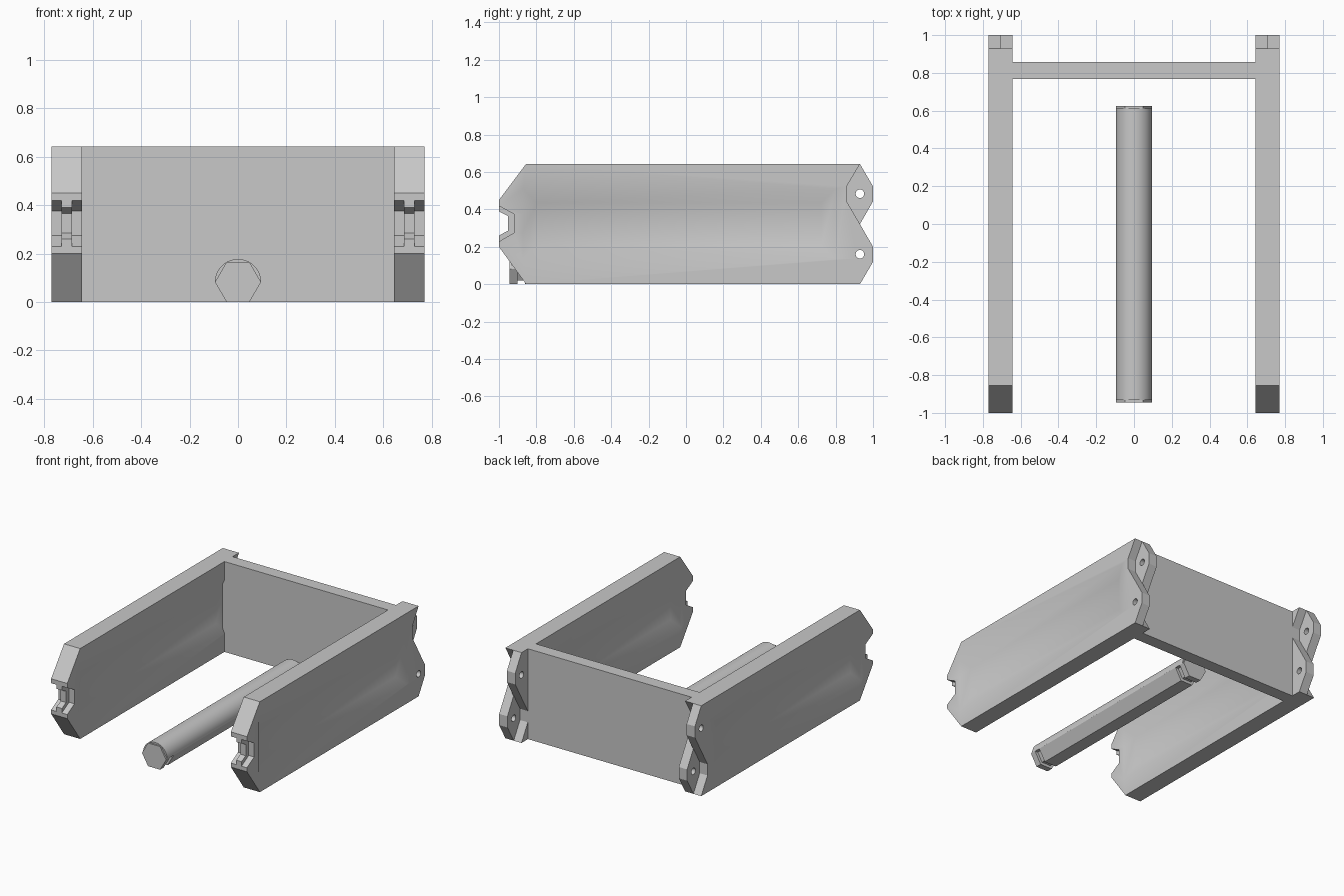
import bpy, bmesh, math
from mathutils import Vector

if "Cube" in bpy.data.objects:
    bpy.data.objects.remove(bpy.data.objects["Cube"])

GREY = (0.58, 0.58, 0.58, 1)
grey = bpy.data.materials.new("plain grey")
grey.use_nodes = True
grey.diffuse_color = GREY
grey.node_tree.nodes["Principled BSDF"].inputs["Base Color"].default_value = GREY


def finish(name, bm):
    """Turn a bmesh into a grey object."""
    bmesh.ops.recalc_face_normals(bm, faces=bm.faces)
    mesh = bpy.data.meshes.new(name)
    bm.to_mesh(mesh)
    bm.free()
    mesh.materials.append(grey)
    obj = bpy.data.objects.new(name, mesh)
    bpy.context.collection.objects.link(obj)
    return obj


def prism(name, outline, lo, hi, axis="x"):
    """Extrude an outline of (y, z) along x, or of (x, z) along y."""
    bm = bmesh.new()
    put = (lambda p: (lo, p[0], p[1])) if axis == "x" else (lambda p: (p[0], lo, p[1]))
    face = bm.faces.new([bm.verts.new(put(p)) for p in outline])
    out = bmesh.ops.extrude_face_region(bm, geom=[face])
    step = Vector((hi - lo, 0, 0)) if axis == "x" else Vector((0, hi - lo, 0))
    bmesh.ops.translate(bm, vec=step,
                        verts=[v for v in out["geom"] if isinstance(v, bmesh.types.BMVert)])
    return finish(name, bm)


def tray(x_floor, x_open):
    """Shallow tray with sloping sides, widening from its floor to its opening."""
    bm = bmesh.new()
    slope = DISH_SLOPE / DISH_DEPTH
    for x in (x_floor, x_open):
        grow = abs(x - x_floor) * slope
        for sy, sz in ((-1, -1), (1, -1), (1, 1), (-1, 1)):
            bm.verts.new((x, -0.037 + sy * (0.76 + grow), HEIGHT / 2 + sz * (0.113 + grow)))
    bmesh.ops.convex_hull(bm, input=bm.verts)
    bmesh.ops.dissolve_limit(bm, angle_limit=0.01, verts=bm.verts, edges=bm.edges)
    return finish("cutter", bm)


def combine(obj, other, operation):
    """Apply a boolean and discard the helper."""
    mod = obj.modifiers.new("cut", "BOOLEAN")
    mod.operation, mod.object, mod.solver = operation, other, "EXACT"
    graph = bpy.context.evaluated_depsgraph_get()
    obj.data = bpy.data.meshes.new_from_object(obj.evaluated_get(graph))
    obj.modifiers.clear()
    bpy.data.objects.remove(other)


def smooth(obj):
    bpy.ops.object.select_all(action="DESELECT")
    obj.select_set(True)
    bpy.context.view_layer.objects.active = obj
    bpy.ops.object.shade_smooth_by_angle(angle=math.radians(28))


def circle(y, z, r, n=20):
    return [(y + r * math.cos(math.tau * i / n), z + r * math.sin(math.tau * i / n))
            for i in range(n)]


# Side panels: both alike, not mirrored, with a shallow dish in each face
HEIGHT, HALF, RIB = 0.643, 0.0635, 0.021
DISH_DEPTH, DISH_SLOPE = 0.035, 0.075
ZIGZAG = [(0.93, 0), (1, 0.12), (1, 0.2), (0.93, HEIGHT / 2),
          (1, 0.443), (1, 0.523), (0.93, HEIGHT)]
PANEL = [(-0.855, 0)] + ZIGZAG + [(-0.855, HEIGHT), (-1, 0.45), (-1, 0.2)]
WIDE_NOTCH = [(-1.04, 0.44), (-0.92, 0.375), (-0.92, 0.275), (-1.04, 0.205)]
RIB_NOTCH = [(-1.04, 0.41), (-0.953, 0.365), (-0.953, 0.285), (-1.04, 0.24)]
# Half-thickness hinge lobes: one half keeps the upper lobe, the other the lower
UPPER_RECESS = [(0.93, HEIGHT), (0.859, 0.523), (0.859, 0.443), (0.93, HEIGHT / 2),
                (1.05, HEIGHT / 2), (1.05, HEIGHT)]
LOWER_RECESS = [(y, HEIGHT - z) for y, z in UPPER_RECESS]

for name, cx in (("left_panel", 0.7075), ("right_panel", -0.7075)):
    panel = prism(name, PANEL, cx - HALF, cx + HALF)
    outer = HALF + 0.03
    cuts = [(RIB_NOTCH, -outer, outer),
            (WIDE_NOTCH, RIB, outer), (WIDE_NOTCH, -outer, -RIB),
            (UPPER_RECESS, 0.002, outer), (LOWER_RECESS, -outer, -0.002),
            (circle(0.93, 0.484, 0.023), -outer, outer),
            (circle(0.93, 0.16, 0.023), -outer, outer)]
    for outline, lo, hi in cuts:
        combine(panel, prism("cutter", outline, cx + lo, cx + hi), "DIFFERENCE")
    for side in (-1, 1):
        combine(panel, tray(cx + side * (HALF - DISH_DEPTH), cx + side * (HALF + 0.01)),
                "DIFFERENCE")
    smooth(panel)

# Back wall, reaching into the dishes of both panels
prism("back_wall", [(0.767, 0), (0.858, 0), (0.858, HEIGHT), (0.767, HEIGHT)], -0.665, 0.665)

# Rod: half round above, half hexagon below, with a hexagonal cap and a neck at each end
R, MID, AXIS = 0.095, 0.0823, -0.16


def rod_outline(top_sides, low):
    top = [(R * math.cos(math.pi * i / top_sides), MID + R * math.sin(math.pi * i / top_sides))
           for i in range(top_sides + 1)]
    bottom = [(-low * math.cos(a), MID - low * math.sin(a))
              for a in (math.pi / 3, 2 * math.pi / 3)]
    if low < R:
        bottom = [(-low, MID)] + bottom + [(low, MID)]
    return top + bottom


body = prism("rod", rod_outline(24, R), AXIS - 0.7, AXIS + 0.7, "y")
for side in (-1, 1):
    for outline, a, b in ((rod_outline(24, 0.072), 0.7, 0.742),
                          (rod_outline(24, R), 0.742, 0.772),
                          (rod_outline(3, R), 0.772, 0.784)):
        lo, hi = sorted((AXIS + side * a, AXIS + side * b))
        combine(body, prism("segment", outline, lo, hi, "y"), "UNION")
smooth(body)
